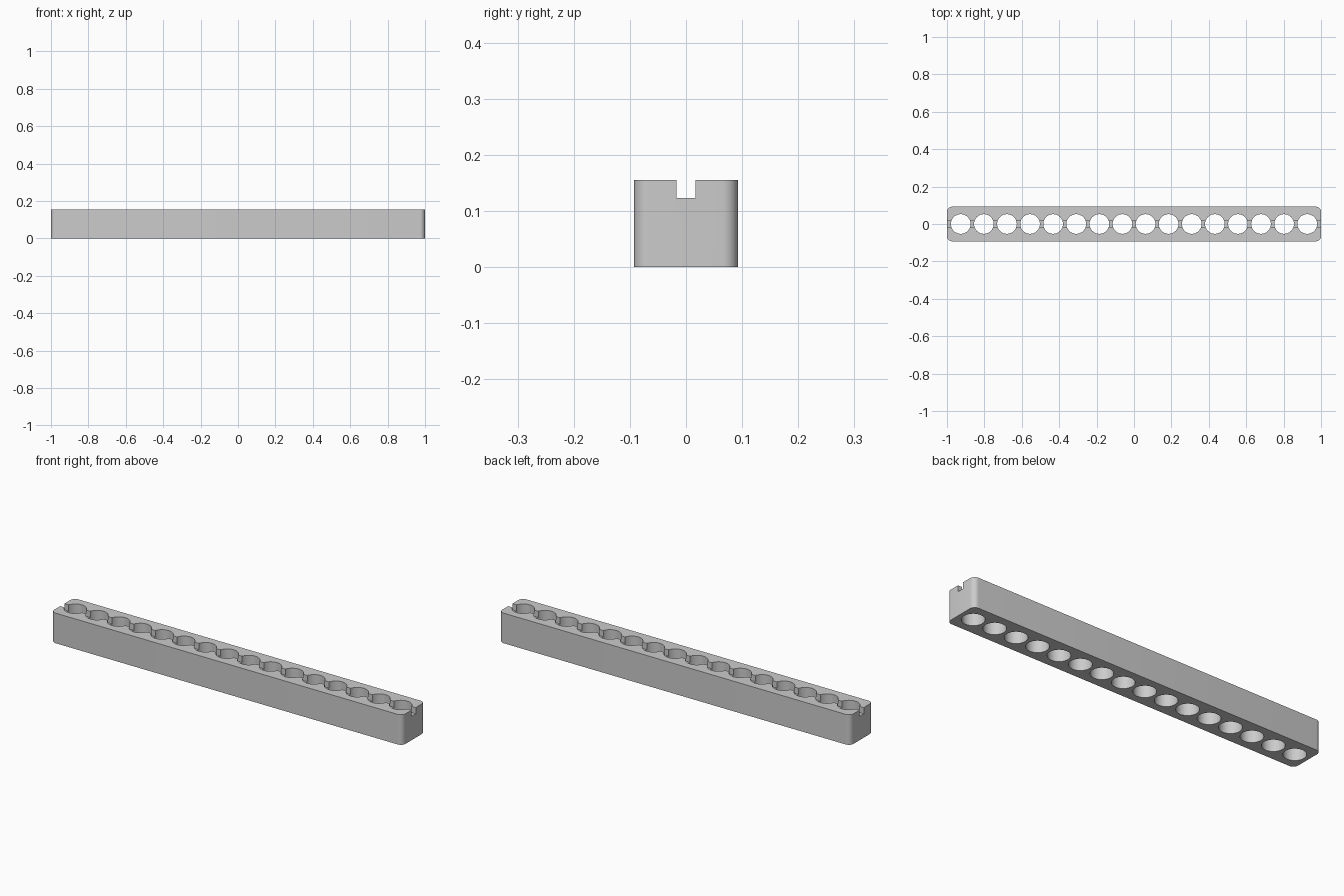
import bpy, bmesh
from mathutils import Matrix, Vector

if "Cube" in bpy.data.objects:
    bpy.data.objects.remove(bpy.data.objects["Cube"])

LENGTH, WIDTH, HEIGHT = 2.0, 0.185, 0.155
CORNER = 0.027
HOLES, PITCH, HOLE_R = 16, 0.1235, 0.0525
SLOT_W, SLOT_Z = 0.034, 0.123


def make_object(name, bm):
    bmesh.ops.recalc_face_normals(bm, faces=bm.faces)
    mesh = bpy.data.meshes.new(name)
    bm.to_mesh(mesh)
    bm.free()
    obj = bpy.data.objects.new(name, mesh)
    bpy.context.collection.objects.link(obj)
    return obj


def add_box(bm, size, centre):
    bmesh.ops.create_cube(
        bm, size=1, matrix=Matrix.Translation(centre) @ Matrix.Diagonal((*size, 1)))


# Bar with rounded upright corners
bm = bmesh.new()
add_box(bm, (LENGTH, WIDTH, HEIGHT), (0, 0, HEIGHT / 2))
upright = [e for e in bm.edges
           if abs(e.verts[0].co.z - e.verts[1].co.z) > HEIGHT / 2]
bmesh.ops.bevel(bm, geom=upright, offset=CORNER, segments=8,
                profile=0.5, affect='EDGES')
bar = make_object("drilled_bar", bm)

# Cutter for the row of through holes
bm = bmesh.new()
for i in range(HOLES):
    x = (i - (HOLES - 1) / 2) * PITCH
    bmesh.ops.create_cone(bm, cap_ends=True, segments=48, radius1=HOLE_R,
                          radius2=HOLE_R, depth=HEIGHT * 2,
                          matrix=Matrix.Translation((x, 0, HEIGHT / 2)))
hole_cutter = make_object("hole_cutter", bm)

# Cutter for the lengthwise top slot
bm = bmesh.new()
add_box(bm, (LENGTH + 0.2, SLOT_W, 0.1), (0, 0, SLOT_Z + 0.05))
slot_cutter = make_object("slot_cutter", bm)

# Cut the bar
bpy.context.view_layer.objects.active = bar
for cutter in (slot_cutter, hole_cutter):
    cutter.hide_render = True
    mod = bar.modifiers.new(cutter.name, 'BOOLEAN')
    mod.operation = 'DIFFERENCE'
    mod.solver = 'EXACT'
    mod.object = cutter
    bpy.ops.object.modifier_apply(modifier=mod.name)
    bpy.data.objects.remove(cutter)

# Single grey finish
grey = bpy.data.materials.new("light_grey")
grey.diffuse_color = (0.6, 0.6, 0.6, 1)
grey.use_nodes = True
grey.node_tree.nodes["Principled BSDF"].inputs["Base Color"].default_value = grey.diffuse_color
bar.data.materials.clear()
bar.data.materials.append(grey)

# Smooth holes and corners, keep edges crisp
bpy.ops.object.select_all(action='DESELECT')
bar.select_set(True)
bpy.ops.object.shade_smooth_by_angle(angle=0.52)
